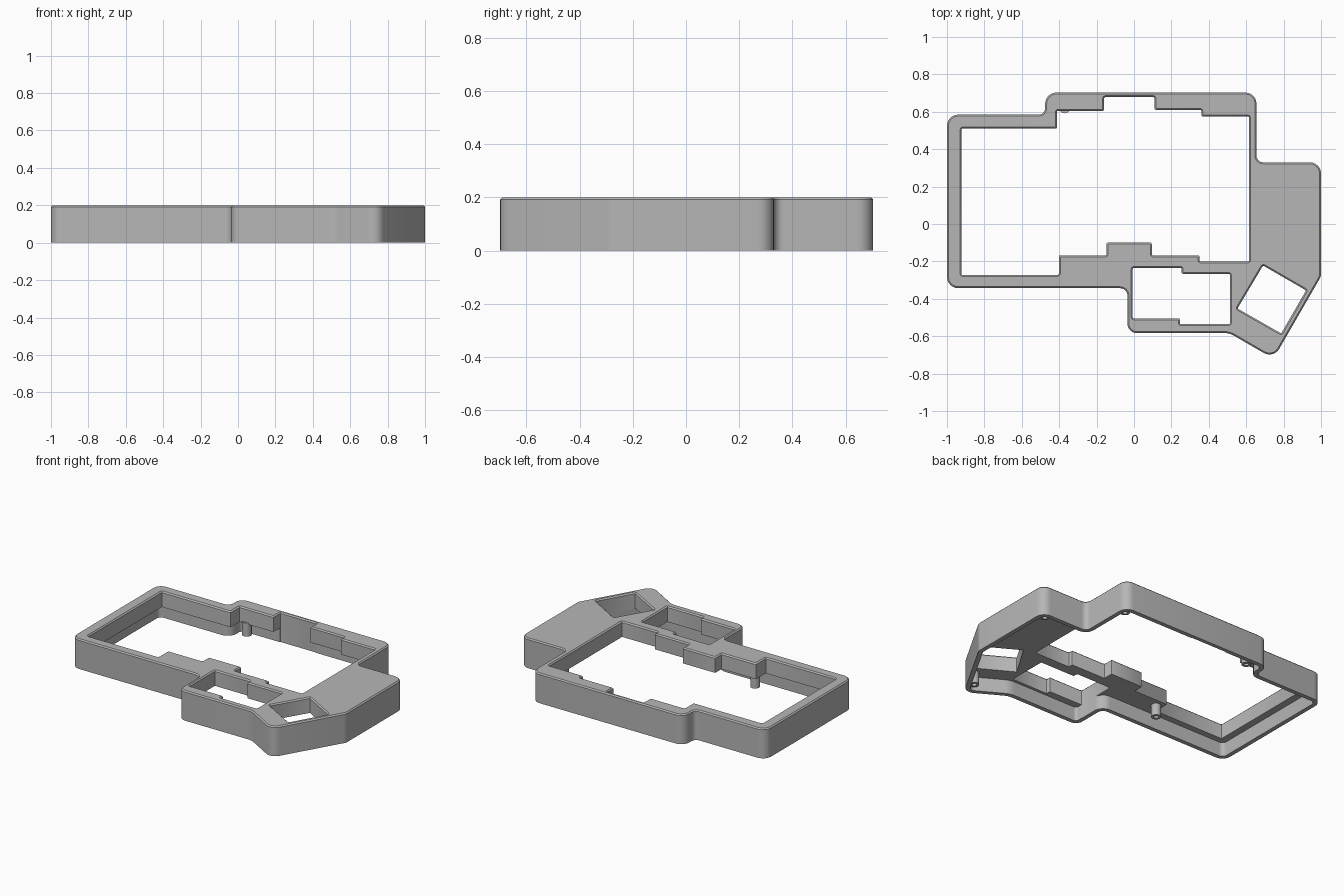
import bpy, bmesh, math
from mathutils import Vector

cube = bpy.data.objects.get("Cube")
if cube:
    bpy.data.objects.remove(cube, do_unlink=True)

HEIGHT, PLATE_Z, WALL, CHAMFER = 0.2, 0.095, 0.029, 0.008

grey = bpy.data.materials.new("matte grey")
grey.use_nodes = True
colour = (0.47, 0.47, 0.47, 1)
grey.diffuse_color = colour
grey.node_tree.nodes["Principled BSDF"].inputs["Base Color"].default_value = colour


def rounded(corners, grow, steps=6):
    """Clockwise outline of (x, y, radius), offset outward by grow, with arcs at the corners."""
    points = []
    count = len(corners)
    for i, (x, y, radius) in enumerate(corners):
        p = Vector((x, y))
        before = (p - Vector(corners[i - 1][:2])).normalized()
        after = (Vector(corners[(i + 1) % count][:2]) - p).normalized()
        n1, n2 = Vector((-before.y, before.x)), Vector((-after.y, after.x))
        turn = before.x * after.y - before.y * after.x
        p = p + (n1 + n2) * grow / (1 + n1.dot(n2))
        r = max(radius + (grow if turn < 0 else -grow), 0.002)
        side = 1 if turn < 0 else -1
        centre = p - (n1 + n2) * side * r / (1 + n1.dot(n2))
        for k in range(steps + 1):
            t = k / steps
            angle = n1.angle_signed(n2) * -t
            c, s = math.cos(angle), math.sin(angle)
            n = Vector((n1.x * c - n1.y * s, n1.x * s + n1.y * c))
            points.append(centre + n * side * r)
    return points


def add_object(name, bm):
    bmesh.ops.recalc_face_normals(bm, faces=bm.faces)
    mesh = bpy.data.meshes.new(name)
    bm.to_mesh(mesh)
    bm.free()
    mesh.materials.append(grey)
    obj = bpy.data.objects.new(name, mesh)
    bpy.context.collection.objects.link(obj)
    return obj


def prism(name, corners, sections, steps=6):
    """Solid through sections of (height, outward offset)."""
    bm = bmesh.new()
    rings = [[bm.verts.new((p.x, p.y, z)) for p in rounded(corners, grow, steps)]
             for z, grow in sections]
    for low, high in zip(rings, rings[1:]):
        for i in range(len(low)):
            bm.faces.new((low[i - 1], low[i], high[i], high[i - 1]))
    bm.faces.new(rings[0])
    bm.faces.new(rings[-1])
    return add_object(name, bm)


def cut(target, cutter):
    mod = target.modifiers.new("cut", "BOOLEAN")
    mod.operation, mod.solver, mod.object = "DIFFERENCE", "EXACT", cutter
    bpy.context.view_layer.objects.active = target
    bpy.ops.object.modifier_apply(modifier=mod.name)
    bpy.data.objects.remove(cutter, do_unlink=True)


def smooth(obj):
    bpy.ops.object.select_all(action="DESELECT")
    obj.select_set(True)
    bpy.context.view_layer.objects.active = obj
    bpy.ops.object.shade_smooth_by_angle(angle=math.radians(30))


# Outer case outline, clockwise from the back left of the plan
outline = [
    (-1, .585, .06), (-.475, .585, .035), (-.475, .703, .06), (.655, .703, .06),
    (.655, .33, .035), (1, .33, .06), (1, -.28, .06), (.746, -.72, .06),
    (.51, -.583, .1), (-.035, -.583, .05), (-.035, -.343, .04), (-1, -.343, .06)]

# Stepped main key opening
main_keys = [
    (-.923, .51), (-.412, .51), (-.412, .605), (-.16, .605), (-.16, .678),
    (.11, .678), (.11, .61), (.36, .61), (.36, .575), (.615, .575),
    (.615, -.2), (.35, -.2), (.35, -.168), (.095, -.168), (.095, -.1),
    (-.147, -.1), (-.147, -.168), (-.402, -.168), (-.402, -.272), (-.923, -.272)]
# Two-key thumb opening and tilted single-key opening
thumb_keys = [(-.007, -.235), (.255, -.235), (.255, -.267), (.513, -.267),
              (.513, -.535), (.245, -.535), (.245, -.505), (-.007, -.505)]
tilted_key = [(.69, -.222), (.92, -.355), (.787, -.585), (.553, -.452)]

# Case shell with a chamfered top rim, hollow from below
case = prism("case_shell", outline,
             [(0, 0), (HEIGHT - CHAMFER, 0), (HEIGHT, -CHAMFER)])
cut(case, prism("cavity_cutter", outline, [(-.1, -WALL), (PLATE_Z, -WALL)]))
for opening in (main_keys, thumb_keys, tilted_key):
    corners = [(x, y, .006) for x, y in opening]
    cut(case, prism("opening_cutter", corners,
                    [(-.1, 0), (HEIGHT - CHAMFER, 0), (HEIGHT + CHAMFER, 2 * CHAMFER)], 2))
smooth(case)

# Screw posts under the plate, each with a blind hole
for i, (x, y) in enumerate([(-.37, .622), (.6, .63), (.935, .27), (.74, -.63), (-.36, -.22)]):
    bm = bmesh.new()
    rings = []
    for radius, z in ((.03, PLATE_Z + .01), (.03, .015), (.015, .015), (.015, .07)):
        circle = bmesh.ops.create_circle(bm, segments=20, radius=radius)["verts"]
        bmesh.ops.translate(bm, verts=circle, vec=(x, y, z))
        rings.append(circle)
    for a, b in zip(rings, rings[1:]):
        for k in range(len(a)):
            bm.faces.new((a[k - 1], a[k], b[k], b[k - 1]))
    bm.faces.new(rings[0])
    bm.faces.new(rings[-1])
    smooth(add_object("screw_post_%d" % (i + 1), bm))
